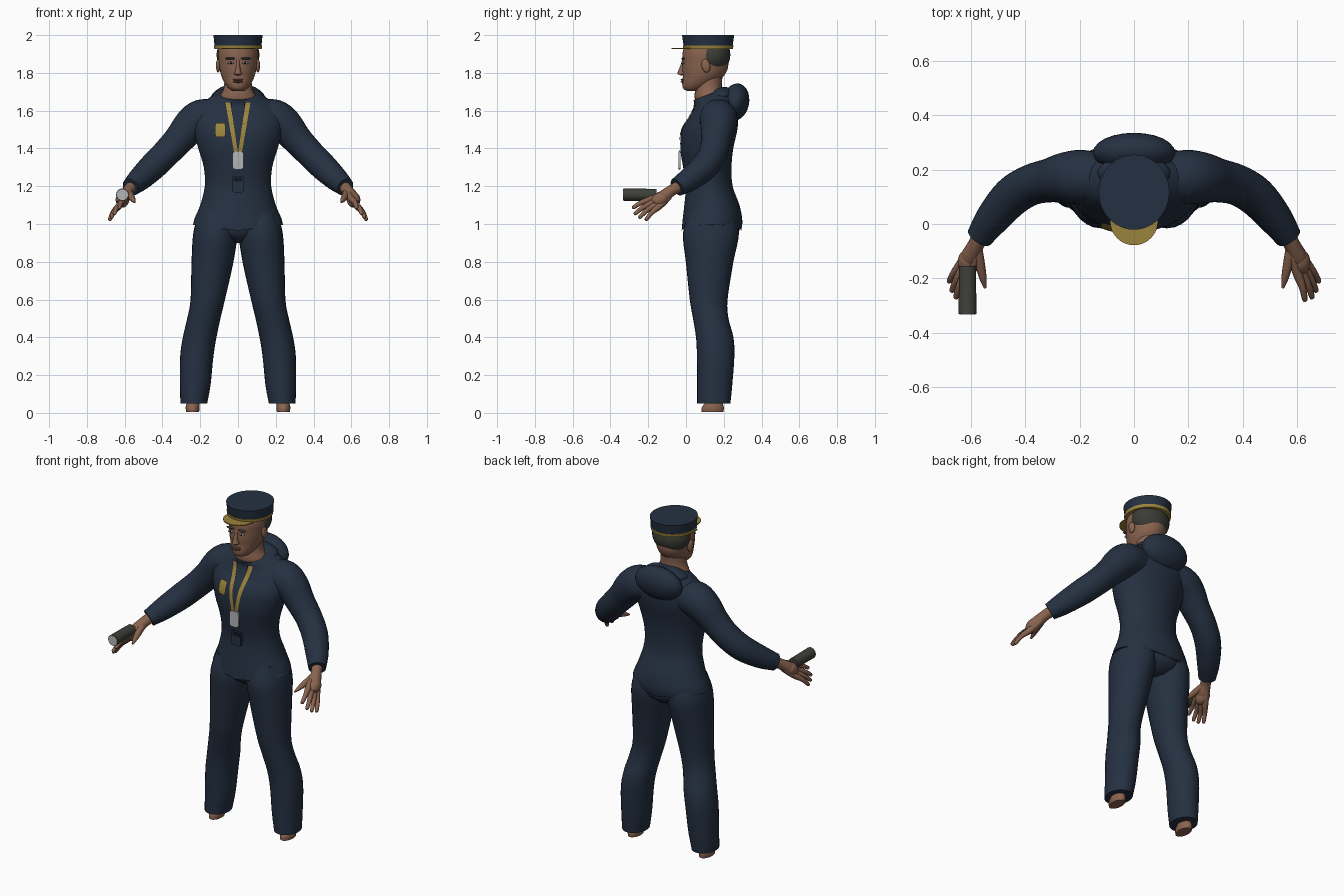
import bpy, bmesh, math
from mathutils import Vector
from mathutils.bvhtree import BVHTree

if "Cube" in bpy.data.objects:
    bpy.data.objects.remove(bpy.data.objects["Cube"])


def material(name, r, g, b):
    m = bpy.data.materials.new(name)
    m.use_nodes = True
    m.diffuse_color = (r, g, b, 1)
    m.node_tree.nodes["Principled BSDF"].inputs["Base Color"].default_value = (r, g, b, 1)
    return m


NAVY = material("navy cloth", .018, .03, .053)
DARK = material("black strap", .006, .008, .012)
GOLD = material("gold trim", .33, .23, .045)
SKIN = material("brown skin", .25, .125, .078)
LIP = material("dark lip", .15, .06, .04)
HAIR = material("charcoal hair", .045, .045, .038)
TORCH = material("dark metal", .05, .05, .042)
SILVER = material("silver", .45, .46, .47)
EYE = material("eye white", .42, .40, .38)


def finish(name, bm, mat, angle=50):
    bmesh.ops.recalc_face_normals(bm, faces=bm.faces)
    mesh = bpy.data.meshes.new(name)
    bm.to_mesh(mesh)
    bm.free()
    mesh.materials.append(mat)
    ob = bpy.data.objects.new(name, mesh)
    bpy.context.collection.objects.link(ob)
    bpy.ops.object.select_all(action='DESELECT')
    ob.select_set(True)
    bpy.context.view_layer.objects.active = ob
    bpy.ops.object.shade_smooth_by_angle(angle=math.radians(angle))
    return ob


def smooth_path(keys, steps):
    """Catmull-Rom interpolation through the key rings."""
    k = [Vector(p) for p in keys]
    k = [k[0] * 2 - k[1]] + k + [k[-1] * 2 - k[-2]]
    out = []
    for a, b, c, d in zip(k, k[1:], k[2:], k[3:]):
        for i in range(steps):
            t = i / steps
            out.append((b * 2 + (c - a) * t + (a * 2 - b * 5 + c * 4 - d) * t ** 2
                        + (b * 3 - a - c * 3 + d) * t ** 3) / 2)
    return out + [k[-2]]


def loft(name, keys, mat, along=False, seg=28, steps=4, side=1, rule=None):
    """Skin elliptical rings (x, y, z, rx, ry); 'along' turns them square to the path."""
    rings = smooth_path(keys, steps)
    bm = bmesh.new()
    loops = []
    for i, r in enumerate(rings):
        u, v = Vector((1, 0, 0)), Vector((0, 1, 0))
        if along:
            t = rings[min(i + 1, len(rings) - 1)].to_3d() - rings[max(i - 1, 0)].to_3d()
            u = t.cross(Vector((0, 0, 1))).normalized()
            v = u.cross(t).normalized()
        loop = []
        for j in range(seg):
            a = math.tau * j / seg
            p = Vector(r[:3]) + u * math.cos(a) * r[3] + v * math.sin(a) * r[4]
            if rule:
                p = rule(p)
            loop.append(bm.verts.new((p.x * side, p.y, p.z)))
        loops.append(loop)
    for lo, hi in zip(loops, loops[1:]):
        for j in range(seg):
            k = (j + 1) % seg
            bm.faces.new((lo[j], lo[k], hi[k], hi[j]))
    bm.faces.new(loops[0])
    bm.faces.new(loops[-1])
    return finish(name, bm, mat)


def tube(name, points, mat, side=1, seg=28):
    return loft(name, [(x, y, z, r, r) for x, y, z, r in points], mat, True, seg, 4, side)


def ball(name, loc, size, mat, tilt=0):
    bm = bmesh.new()
    bmesh.ops.create_uvsphere(bm, u_segments=24, v_segments=14, radius=1)
    ob = finish(name, bm, mat)
    ob.location, ob.scale, ob.rotation_euler = loc, size, (tilt, 0, 0)
    return ob


def box(name, loc, size, mat, bevel):
    bm = bmesh.new()
    bmesh.ops.create_cube(bm, size=1)
    bmesh.ops.scale(bm, vec=size, verts=bm.verts)
    bmesh.ops.translate(bm, vec=loc, verts=bm.verts)
    edges = [e for e in bm.edges if abs((e.verts[0].co - e.verts[1].co).y) > .001]
    bmesh.ops.bevel(bm, geom=edges, offset=bevel, segments=2, affect='EDGES', profile=.5)
    return finish(name, bm, mat, 30)


# Jacket body: hem rises at the sides, neckline drops at the front
def jacket_shape(p):
    if p.z < 1.0:
        p.z += .13 * abs(p.x) * max(0, 1 - (p.z - .965) / .04)
    if p.z > 1.6:
        p.z += .38 * (p.y - .13) * (p.z - 1.6) / .09
    return p


jacket = loft("jacket_body", [
    (0, .135, .965, .24, .158), (0, .14, 1.02, .233, .158), (0, .137, 1.1, .2, .146),
    (0, .123, 1.2, .176, .124), (0, .113, 1.3, .181, .128), (0, .11, 1.4, .21, .14),
    (0, .125, 1.5, .236, .147), (0, .15, 1.58, .235, .125), (0, .15, 1.64, .185, .105),
    (0, .13, 1.69, .1, .09)], NAVY, seg=48, rule=jacket_shape)
surface = BVHTree.FromPolygons([v.co for v in jacket.data.vertices],
                               [p.vertices for p in jacket.data.polygons])


def plate(name, corners, mat, lift=.005, n=10):
    """Thin panel draped on the chest; corners (x, z) go bottom pair, then top pair."""
    bl, br, tl, tr = [Vector(c) for c in corners]
    bm = bmesh.new()
    grid = []
    for i in range(n + 1):
        v, row = i / n, []
        round_off = 1 - .3 * abs(2 * v - 1) ** 4 if lift > .005 else 1
        for j in range(5):
            u = .5 + (j / 4 - .5) * round_off
            p = bl.lerp(br, u).lerp(tl.lerp(tr, u), v)
            hit = surface.ray_cast(Vector((p.x, -1, p.y)), Vector((0, 1, 0)))[0]
            row.append(bm.verts.new((p.x, (hit.y if hit else .05) - lift, p.y)))
        grid.append(row)
    for a, b in zip(grid, grid[1:]):
        for j in range(4):
            bm.faces.new((a[j], a[j + 1], b[j + 1], b[j]))
    return finish(name, bm, mat)


# Lanyard, badge, pocket device and chest patch
for s, tag in ((1, "left"), (-1, "right")):
    plate(tag + "_lanyard", [(0, 1.375), (s * .022, 1.385), (s * .04, 1.642), (s * .066, 1.642)], GOLD)
    plate(tag + "_strap", [(s * .028, 1.53), (s * .035, 1.53), (s * .032, 1.645), (s * .04, 1.645)],
          DARK, .0045)
box("badge", (0, -.034, 1.337), (.06, .012, .095), SILVER, .014)
box("pocket_device", (0, -.006, 1.21), (.062, .025, .085), NAVY, .01)
box("device_screen", (0, -.0195, 1.235), (.045, .003, .02), DARK, .004)
plate("chest_patch", [(-.122, 1.46), (-.065, 1.46), (-.122, 1.536), (-.065, 1.536)], GOLD, .009)

# Hood lying on the upper back
ball("hood", (0, .262, 1.645), (.152, .072, .1), NAVY, -.2)
ball("hood_collar", (0, .185, 1.675), (.135, .07, .05), NAVY, .25)

# Limbs, built for both sides
FINGERS = {"index": (.63, -.285, 1.085), "middle": (.657, -.275, 1.052),
           "ring": (.672, -.25, 1.032), "little": (.682, -.215, 1.02)}
for s, tag in ((1, "left"), (-1, "right")):
    tube(tag + "_sleeve", [
        (.1, .165, 1.565, .09), (.19, .172, 1.56, .1), (.25, .17, 1.52, .094),
        (.31, .16, 1.45, .081), (.38, .143, 1.375, .075), (.45, .1, 1.305, .073),
        (.52, .02, 1.238, .063), (.568, -.048, 1.195, .049)], NAVY, s)
    ball(tag + "_shoulder_blade", (s * .2, .2, 1.56), (.09, .07, .08), NAVY)
    loft(tag + "_trouser_leg", [
        (.11, .135, 1.06, .1, .12), (.12, .132, .95, .117, .148), (.135, .125, .8, .111, .126),
        (.16, .12, .6, .091, .1), (.181, .131, .5, .088, .094), (.203, .152, .4, .089, .099),
        (.218, .157, .3, .088, .099), (.226, .152, .15, .081, .093), (.234, .147, .05, .071, .088)],
        NAVY, side=s)
    loft(tag + "_foot", [(.24, .14, .005, .034, .058), (.24, .142, .03, .037, .058),
                         (.238, .15, .07, .032, .042), (.235, .15, .15, .035, .042)], SKIN, side=s)
    # Hand
    wrist = Vector((.56, -.035, 1.2))
    tube(tag + "_wrist", [(*wrist, .032), (.583, -.08, 1.175, .03), (.605, -.125, 1.14, .034),
                          (.625, -.17, 1.11, .02)], SKIN, s, 16)
    ball(tag + "_palm", (s * .612, -.14, 1.128), (.036, .05, .038), SKIN, .5)
    for finger, tip in FINGERS.items():
        end = Vector(tip)
        knuckle = wrist.lerp(end, .58)
        tube(tag + "_" + finger + "_finger", [
            (*wrist.lerp(end, .3), .018), (*knuckle, .018),
            (*(wrist.lerp(end, .8) + Vector((.004, 0, .006))), .013),
            (*wrist.lerp(end, .97), .01), (*end, .003)], SKIN, s, 12)
    tube(tag + "_thumb", [(.58, -.085, 1.17, .022), (.568, -.14, 1.15, .019),
                          (.556, -.195, 1.13, .014), (.547, -.235, 1.115, .005)], SKIN, s, 12)
    # Ear and eye
    ball(tag + "_ear", (s * .105, .105, 1.838), (.012, .023, .036), SKIN, .2)
    ball(tag + "_eye", (s * .038, -.016, 1.853), (.018, .007, .0065), EYE)
    ball(tag + "_iris", (s * .038, -.0205, 1.853), (.006, .0045, .006), DARK)
    ball(tag + "_brow", (s * .04, -.016, 1.876), (.026, .009, .006), HAIR)

loft("trouser_seat", [(0, .15, .9, .06, .08), (0, .145, .95, .17, .135),
                      (0, .14, 1.05, .2, .14)], NAVY)

# Head and neck
loft("neck", [(0, .15, 1.6, .105, .08), (0, .128, 1.665, .1, .082), (0, .12, 1.72, .076, .07),
              (0, .125, 1.8, .07, .07)], SKIN)
loft("head", [(0, .035, 1.703, .025, .025), (0, .042, 1.715, .045, .055), (0, .065, 1.74, .067, .085),
              (0, .09, 1.78, .087, .107), (0, .1, 1.82, .097, .12), (0, .103, 1.86, .102, .122),
              (0, .105, 1.9, .105, .124), (0, .11, 1.945, .1, .12)], SKIN, seg=40)
loft("nose", [(0, -.015, 1.787, .008, .012), (0, -.022, 1.795, .021, .022), (0, -.022, 1.81, .015, .02),
              (0, -.015, 1.84, .01, .014), (0, -.01, 1.875, .01, .009)], SKIN, seg=16)
ball("upper_lip", (0, -.016, 1.764), (.03, .012, .005), LIP)
ball("lower_lip", (0, -.016, 1.753), (.026, .012, .006), LIP)
ball("hair", (0, .14, 1.895), (.114, .095, .1), HAIR)

# Cap
loft("cap_crown", [(0, .117, 1.93, .123, .128), (0, .117, 2.0, .13, .138)], NAVY, seg=48, steps=1)
loft("cap_band", [(0, .117, 1.927, .1255, .1315), (0, .117, 1.946, .1275, .1345)], GOLD, seg=48, steps=1)
loft("cap_peak", [(0, .01, 1.926, .088, .088), (0, .01, 1.932, .088, .088)], GOLD, seg=40, steps=1)

# Torch in the right hand
tube("torch_body", [(-.612, -.155, 1.155, .031), (-.612, -.33, 1.155, .033)], TORCH)
tube("torch_lens", [(-.612, -.328, 1.155, .029), (-.612, -.333, 1.155, .029)], SILVER)
